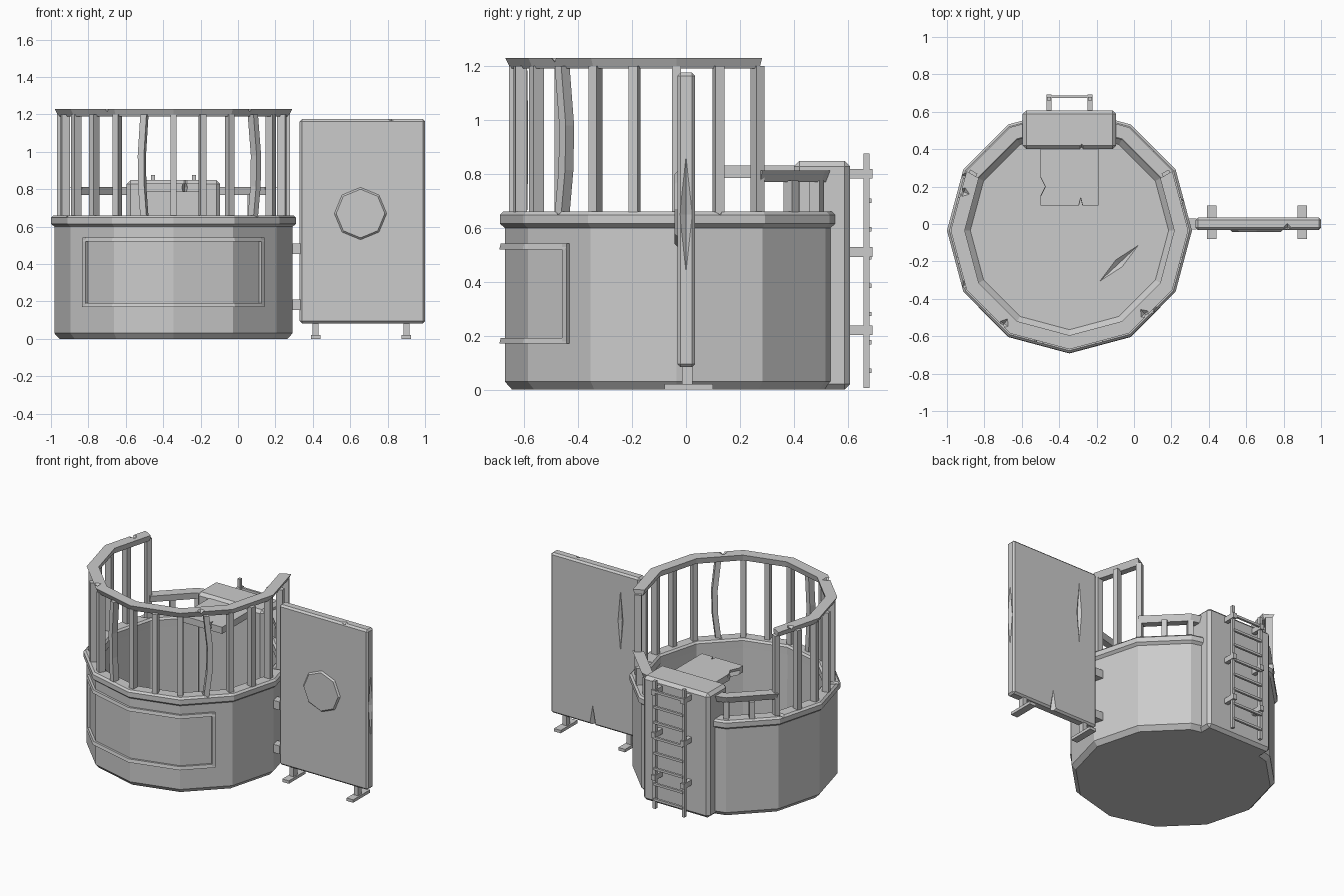
import bpy, bmesh
from math import sin, cos, radians, pi
from mathutils import Vector, Matrix

if "Cube" in bpy.data.objects:
    bpy.data.objects.remove(bpy.data.objects["Cube"])

grey = bpy.data.materials.new("plain grey")
grey.use_nodes = True
GREY = (0.6, 0.6, 0.6, 1)
grey.diffuse_color = GREY
grey.node_tree.nodes["Principled BSDF"].inputs["Base Color"].default_value = GREY

CX, CY = -0.345, -0.035      # tub centre


def finish(name, bm):
    bmesh.ops.remove_doubles(bm, verts=bm.verts, dist=1e-5)
    bmesh.ops.recalc_face_normals(bm, faces=bm.faces)
    mesh = bpy.data.meshes.new(name)
    bm.to_mesh(mesh)
    bm.free()
    mesh.materials.append(grey)
    ob = bpy.data.objects.new(name, mesh)
    bpy.context.collection.objects.link(ob)
    return ob


def polar(r, angle, z):
    """Point on the twelve-sided outline of corner radius r."""
    r *= cos(pi / 12) / cos(radians(angle % 30 - 15))
    a = radians(angle)
    return Vector((CX + r * cos(a), CY + r * sin(a), z))


def sweep(name, angles, profile, closed=False):
    """Carry an (r, z) outline round the tub."""
    bm = bmesh.new()
    rings = [[bm.verts.new(polar(r, a, z)) for r, z in profile] for a in angles]
    n = len(profile)
    pairs = list(zip(rings, rings[1:])) + ([(rings[-1], rings[0])] if closed else [])
    for p, q in pairs:
        for i in range(n):
            j = (i + 1) % n
            bm.faces.new((p[i], p[j], q[j], q[i]))
    if not closed:
        bm.faces.new(rings[0])
        bm.faces.new(rings[-1])
    return finish(name, bm)


def box(name, x, y, z, bevel=0):
    """Box from (min, max) ranges."""
    bm = bmesh.new()
    bmesh.ops.create_cube(bm, size=1)
    for v in bm.verts:
        v.co = [(lo + hi) / 2 + c * (hi - lo) for c, (lo, hi) in zip(v.co, (x, y, z))]
    if bevel:
        bmesh.ops.bevel(bm, geom=bm.edges[:], offset=bevel, segments=1, affect='EDGES')
    return finish(name, bm)


def chip(ob, centre, size, axis='Z', turn=0):
    """Cut a pointed crack or nick out of a part."""
    bm = bmesh.new()
    bmesh.ops.create_uvsphere(bm, u_segments=4, v_segments=2, radius=1)
    bmesh.ops.scale(bm, vec=size, verts=bm.verts)
    bmesh.ops.rotate(bm, matrix=Matrix.Rotation(radians(turn), 3, axis), verts=bm.verts)
    bmesh.ops.translate(bm, vec=centre, verts=bm.verts)
    cutter = finish("chip_cutter", bm)
    cutter.hide_render = True
    mod = ob.modifiers.new("chip", 'BOOLEAN')
    mod.operation, mod.solver, mod.object = 'DIFFERENCE', 'EXACT', cutter
    bpy.context.view_layer.objects.active = ob
    bpy.ops.object.modifier_apply(modifier=mod.name)
    bpy.data.objects.remove(cutter)


def post(name, angle, z0, z1, bow=0):
    """Upright bar facing the tub centre, optionally bowed sideways."""
    a = radians(angle)
    out, side = Vector((cos(a), sin(a), 0)), Vector((-sin(a), cos(a), 0))
    mid = Vector((CX, CY, 0)) + out * 0.6
    steps = (0, 0.3, 0.6, 1) if bow else (0, 1)
    bm = bmesh.new()
    rings = []
    for t in steps:
        base = mid + Vector((0, 0, z0 + (z1 - z0) * t)) + side * bow * sin(pi * t)
        rings.append([bm.verts.new(base + out * 0.022 * u + side * 0.017 * w)
                      for u, w in ((1, 1), (-1, 1), (-1, -1), (1, -1))])
    for p, q in zip(rings, rings[1:]):
        for i in range(4):
            j = (i + 1) % 4
            bm.faces.new((p[i], p[j], q[j], q[i]))
    bm.faces.new(rings[0])
    bm.faces.new(rings[-1])
    return finish(name, bm)


# Tub with open inside
tub = sweep("tub", range(0, 360, 30),
            [(0, 0), (0.61, 0), (0.637, 0.03), (0.637, 0.61), (0.565, 0.61),
             (0.56, 0.08), (0.53, 0.05), (0, 0.05)], closed=True)
chip(tub, (-0.165, -0.66, 0), (0.02, 0.04, 0.165))
chip(tub, (-0.08, -0.21, 0.05), (0.14, 0.025, 0.02), turn=43)

# Rim, ending inside the rear box
rim = sweep("tub_rim", [100] + list(range(120, 421, 30)) + [440],
            [(0.637, 0.6), (0.655, 0.615), (0.655, 0.648), (0.642, 0.66),
             (0.572, 0.66), (0.56, 0.648), (0.56, 0.6)])
chip(rim, (-0.18, -0.67, 0.67), (0.15, 0.05, 0.025))
for angle in (152, 207, 315, 374):
    chip(rim, polar(0.625, angle, 0.66), (0.055, 0.02, 0.03), turn=angle + 20)

# Raised window frame on the front
span = (-140, -120, -90, -60, -40)
for part, z in (("bottom", 0.17), ("top", 0.52)):
    sweep("window_frame_" + part, span,
          [(0.63, z), (0.657, z), (0.652, z + 0.022), (0.63, z + 0.022)])
for part, a in (("right", -140), ("left", -42)):
    sweep("window_frame_" + part, (a, a + 2),
          [(0.63, 0.17), (0.655, 0.17), (0.655, 0.542), (0.63, 0.542)])

# Safety cage, open at the back
ring = sweep("cage_top_ring", range(150, 391, 30),
             [(0.57, 1.19), (0.615, 1.19), (0.635, 1.23), (0.56, 1.23)])
for angle in (235, 312, 160):
    chip(ring, polar(0.62, angle, 1.235), (0.04, 0.03, 0.025), turn=angle)
bows = {255: -0.015, 315: 0.025}
for angle in range(150, 391, 15):
    post("cage_bar", angle, 0.65, 1.2, bows.get(angle, 0))

# Low rails between cage and rear box
for part, angles, posts in (("left", (30, 60, 70), (45, 60)),
                            ("right", (110, 120, 150), (120, 135))):
    sweep("low_rail_" + part, angles,
          [(0.57, 0.77), (0.62, 0.77), (0.637, 0.813), (0.565, 0.813)])
    for angle in posts:
        post("low_rail_post_" + part, angle, 0.65, 0.775)

# Rear box and drop seat
rear = box("rear_box", (-0.595, -0.095), (0.4, 0.608), (0, 0.848), 0.02)
chip(rear, (-0.28, 0.4, 0.85), (0.03, 0.03, 0.03))
seat = box("seat", (-0.5, -0.19), (0.1, 0.41), (0.785, 0.83))
chip(seat, (-0.285, 0.1, 0.81), (0.015, 0.06, 0.06))
chip(seat, (-0.5, 0.2, 0.81), (0.035, 0.07, 0.08))

# Ladder on the rear box
for x in (-0.455, -0.235):
    box("ladder_rail", (x - 0.01, x + 0.01), (0.659, 0.68), (0.005, 0.875))
    for z in (0.22, 0.51, 0.8):
        box("ladder_bracket", (x - 0.014, x + 0.014), (0.59, 0.692), (z - 0.018, z + 0.018))
for i in range(8):
    z = 0.07 + i * 0.105
    box("ladder_rung", (-0.455, -0.235), (0.673, 0.688), (z - 0.008, z + 0.008))

# Target panel beside the tub
panel = box("target_panel", (0.33, 1.0), (-0.032, 0.034), (0.083, 1.175), 0.012)
chip(panel, (1.01, 0, 0.65), (0.03, 0.035, 0.32))
chip(panel, (0.47, 0.035, 0.85), (0.02, 0.02, 0.22))
chip(panel, (0.68, 0.035, 0.08), (0.025, 0.03, 0.14))
chip(panel, (0.82, -0.02, 1.18), (0.03, 0.03, 0.02))

# Eight-sided bullseye with a narrow bevelled edge
bm = bmesh.new()
bmesh.ops.create_cone(bm, cap_ends=True, segments=8, radius1=0.142, radius2=0.13, depth=0.012)
bmesh.ops.rotate(bm, matrix=Matrix.Rotation(pi / 2, 3, 'X'), verts=bm.verts)
bmesh.ops.translate(bm, vec=(0.655, -0.036, 0.67), verts=bm.verts)
finish("bullseye", bm)

# Panel feet and the hinges joining it to the tub
for x in (0.415, 0.9):
    box("panel_leg", (x - 0.016, x + 0.016), (-0.015, 0.025), (0.015, 0.09))
    box("panel_foot", (x - 0.025, x + 0.025), (-0.08, 0.1), (0, 0.02))
for z in (0.182, 0.482):
    box("panel_hinge", (0.24, 0.335), (-0.03, 0.03), (z - 0.028, z + 0.028))
